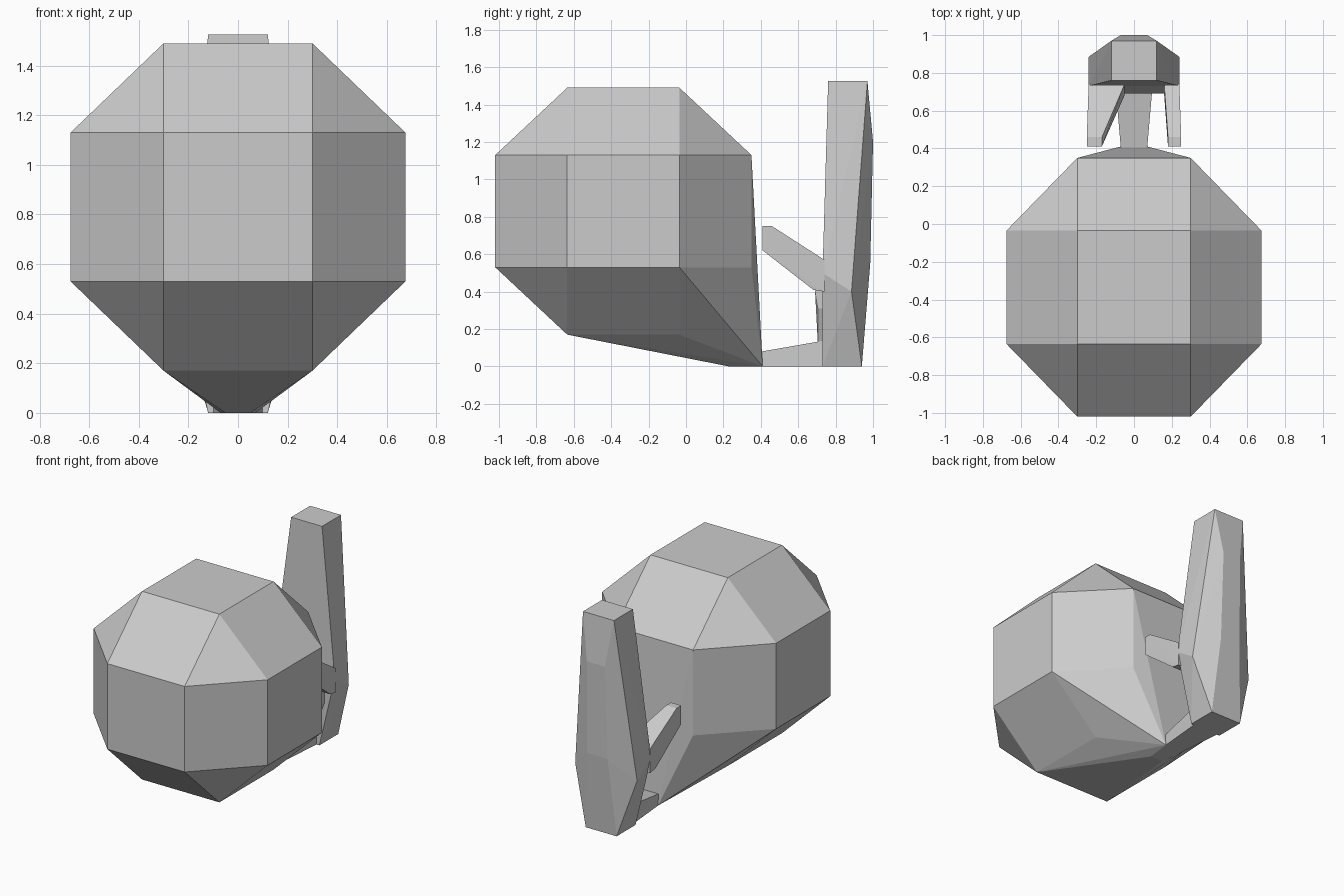
import bpy, bmesh
from itertools import product

if "Cube" in bpy.data.objects:
    bpy.data.objects.remove(bpy.data.objects["Cube"])


def hull(name, points):
    """Flat-faced convex solid wrapped around a few points."""
    bm = bmesh.new()
    verts = [bm.verts.new(p) for p in points]
    res = bmesh.ops.convex_hull(bm, input=verts)
    loose = [v for v in bm.verts if not v.link_faces]
    bmesh.ops.delete(bm, geom=loose, context='VERTS')
    bmesh.ops.dissolve_limit(bm, angle_limit=0.01, verts=bm.verts[:], edges=bm.edges[:])
    bmesh.ops.recalc_face_normals(bm, faces=bm.faces[:])
    mesh = bpy.data.meshes.new(name)
    bm.to_mesh(mesh)
    bm.free()
    obj = bpy.data.objects.new(name, mesh)
    bpy.context.collection.objects.link(obj)
    return obj


def mirrored(points):
    return [(s * x, y, z) for x, y, z in points for s in (-1, 1)]


# Large faceted ball, drawn out to a foot low at the back
a, b = 0.30, 0.675
pts = []
for sx, sy, sz in product((-1, 1), repeat=3):
    for dx, dy, dz in ((b, a, a), (a, b, a), (a, a, b)):
        pts.append((sx * dx, -0.335 + sy * (dy + (0.01 if dy == b else 0)),
                    0.83 + sz * (dz - (0.015 if dz == b else 0))))
pts += mirrored([(0.07, 0.41, 0), (0.05, 0.23, 0)])
hull("faceted_ball", pts)

# Upright tapered back slab
hull("back_slab", mirrored([
    (0.12, 0.76, 1.525), (0.12, 0.97, 1.525),
    (0.24, 0.73, 0.50), (0.24, 0.885, 0.40),
    (0.07, 1.0, 1.20), (0.08, 0.985, 0.55),
    (0.12, 0.73, 0), (0.12, 0.94, 0),
]))

# Low bar joining the ball to the slab
hull("base_link", mirrored([
    (0.07, 0.405, 0), (0.07, 0.405, 0.08),
    (0.10, 0.75, 0), (0.10, 0.75, 0.14),
]))

# Thin pad on the slab front
hull("slab_pad", mirrored([
    (0.09, 0.705, 0.12), (0.09, 0.75, 0.12),
    (0.16, 0.705, 0.31), (0.16, 0.75, 0.31),
    (0.16, 0.69, 0.40), (0.16, 0.75, 0.56),
]))

# Two raised prongs reaching forward from the slab
for name, outer, tip_inner, base_inner in (("left_prong", -0.25, -0.17, -0.05),
                                           ("right_prong", 0.25, 0.18, 0.16)):
    pts = []
    for inner in (False, True):
        tip = tip_inner if inner else outer
        base = base_inner if inner else outer * 0.96
        pts += [(tip, 0.41, 0.62), (tip, 0.41, 0.75), (tip, 0.46, 0.75),
                (base, 0.74, 0.57), (base, 0.68, 0.41), (base, 0.74, 0.40)]
    hull(name, pts)
